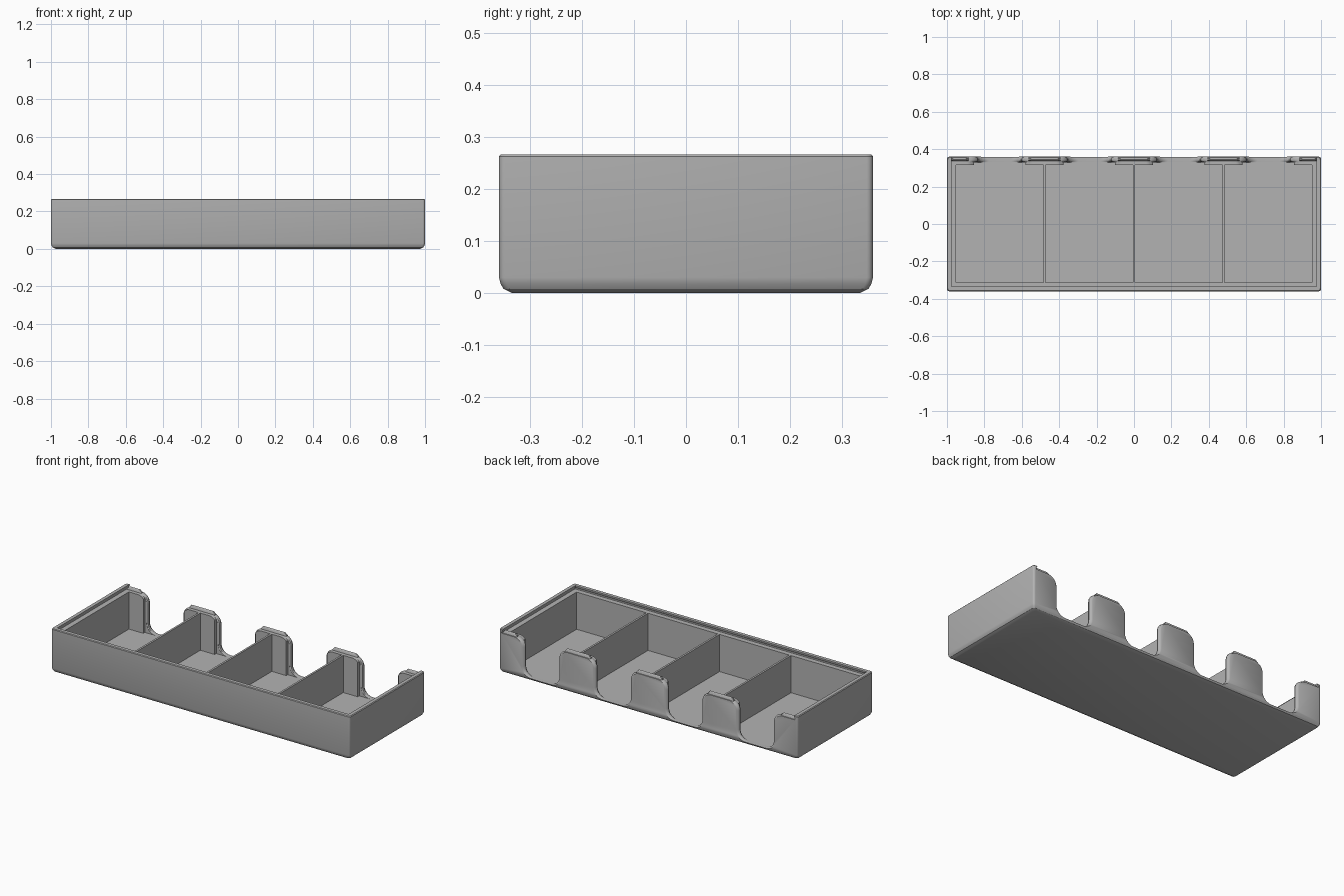
import bpy, bmesh
from math import sin, cos, pi

cube = bpy.data.objects.get("Cube")
if cube:
    bpy.data.objects.remove(cube, do_unlink=True)

grey = bpy.data.materials.new("matte grey")
grey.use_nodes = True
grey.diffuse_color = (0.45, 0.45, 0.45, 1)
grey.node_tree.nodes["Principled BSDF"].inputs["Base Color"].default_value = (0.45, 0.45, 0.45, 1)

HX, HY, H = 1.0, 0.36, 0.267       # half length, half depth, height
FLOOR, LEDGE = 0.018, 0.243        # floor top, lid ledge height
INX, FRONT, BACK = 0.957, -0.312, 0.315
PITCH = 2 * INX / 4
CENTRES = [(i - 1.5) * PITCH for i in range(4)]


def loft(name, rings):
    """Closed solid through a list of equal-length rings."""
    bm = bmesh.new()
    loops = [[bm.verts.new(p) for p in ring] for ring in rings]
    n = len(loops[0])
    for a, b in zip(loops, loops[1:]):
        for i in range(n):
            j = (i + 1) % n
            bm.faces.new((a[i], a[j], b[j], b[i]))
    bm.faces.new(loops[0])
    bm.faces.new(loops[-1])
    bmesh.ops.recalc_face_normals(bm, faces=bm.faces)
    mesh = bpy.data.meshes.new(name)
    bm.to_mesh(mesh)
    bm.free()
    mesh.materials.append(grey)
    ob = bpy.data.objects.new(name, mesh)
    bpy.context.collection.objects.link(ob)
    return ob


def rounded_rect(inset, z, radius=0.012, steps=4):
    ring = []
    for q, (sx, sy) in enumerate([(1, 1), (-1, 1), (-1, -1), (1, -1)]):
        for k in range(steps + 1):
            a = (q + k / steps) * pi / 2
            ring.append((sx * (HX - inset - radius) + radius * cos(a),
                         sy * (HY - inset - radius) + radius * sin(a), z))
    return ring


def box(name, x0, x1, y0, y1, z0, z1):
    return loft(name, [[(x0, y0, z), (x1, y0, z), (x1, y1, z), (x0, y1, z)]
                       for z in (z0, z1)])


def activate(ob):
    bpy.ops.object.select_all(action="DESELECT")
    ob.select_set(True)
    bpy.context.view_layer.objects.active = ob


def cut(body, cutter):
    activate(body)
    mod = body.modifiers.new("cut", "BOOLEAN")
    mod.operation = "DIFFERENCE"
    mod.solver = "EXACT"
    mod.object = cutter
    bpy.ops.object.modifier_apply(modifier=mod.name)
    bpy.data.objects.remove(cutter, do_unlink=True)


def notch_ring(cx, y, grow, steps=8):
    """Finger notch outline: rounded foot, straight side, flared shoulder."""
    half, foot, shoulder = 0.115 + grow, 0.06, 0.05
    side = []
    for k in range(steps + 1):
        a = k / steps * pi / 2
        side.append((half - foot + foot * sin(a), FLOOR + foot - foot * cos(a)))
    for k in range(steps + 1):
        a = k / steps * pi / 2
        side.append((half + shoulder - shoulder * cos(a),
                     LEDGE - shoulder + shoulder * sin(a)))
    side.append((half + shoulder, H + 0.05))
    return ([(cx + x, y, z) for x, z in side]
            + [(cx - x, y, z) for x, z in reversed(side)])


# Tray shell with a softened bottom edge
tray = loft("tray", [rounded_rect(*s) for s in (
    (0.025, 0), (0.009, 0.008), (0.003, 0.018), (0, 0.03),
    (0, H - 0.004), (0.004, H))])

# Lid channel with undercut side lips, open at the back
lips = [(0.043, LEDGE), (0.018, LEDGE), (0.018, LEDGE + 0.006),
        (0.025, H - 0.006), (0.025, H + 0.05)]
cut(tray, loft("lid_channel_cutter", [
    [(-HX + d, -HY + d, z), (HX - d, -HY + d, z),
     (HX - d, HY + 0.1, z), (-HX + d, HY + 0.1, z)] for d, z in lips[1:]]))

# Compartments, thinner back wall beside each notch, and the notches
for cx in CENTRES:
    h = PITCH / 2 - 0.006
    cut(tray, box("compartment_cutter", cx - h, cx + h, FRONT, BACK, FLOOR, H + 0.1))
    cut(tray, box("recess_cutter", cx - 0.137, cx + 0.137, BACK - 0.02, 0.33, FLOOR, H + 0.1))
    sections = [(0.3, 0.01), (0.331, 0.01), (0.335, 0.003), (0.343, 0),
                (0.352, 0.003), (0.357, 0.008), (0.361, 0.016), (0.4, 0.016)]
    cut(tray, loft("notch_cutter", [notch_ring(cx, y, g) for y, g in sections]))

# Low snap ridges along the tops of the back tabs
spans = [(i * PITCH - 0.085, i * PITCH + 0.085) for i in (-1, 0, 1)]
spans += [(-0.98, -0.885), (0.885, 0.98)]
ridges = []
for x0, x1 in spans:
    rings = []
    for x, s in ((x0, 0.3), (x0 + 0.012, 1), (x1 - 0.012, 1), (x1, 0.3)):
        ring = [(x, 0.346 + 0.009 * cos(k * pi / 6),
                 LEDGE - 0.002 + 0.02 * s * sin(k * pi / 6)) for k in range(7)]
        rings.append(ring)
    ridges.append(loft("snap_ridge", rings))

for ob in [tray] + ridges:
    activate(ob)
    bpy.ops.object.shade_smooth_by_angle(angle=pi / 6)
